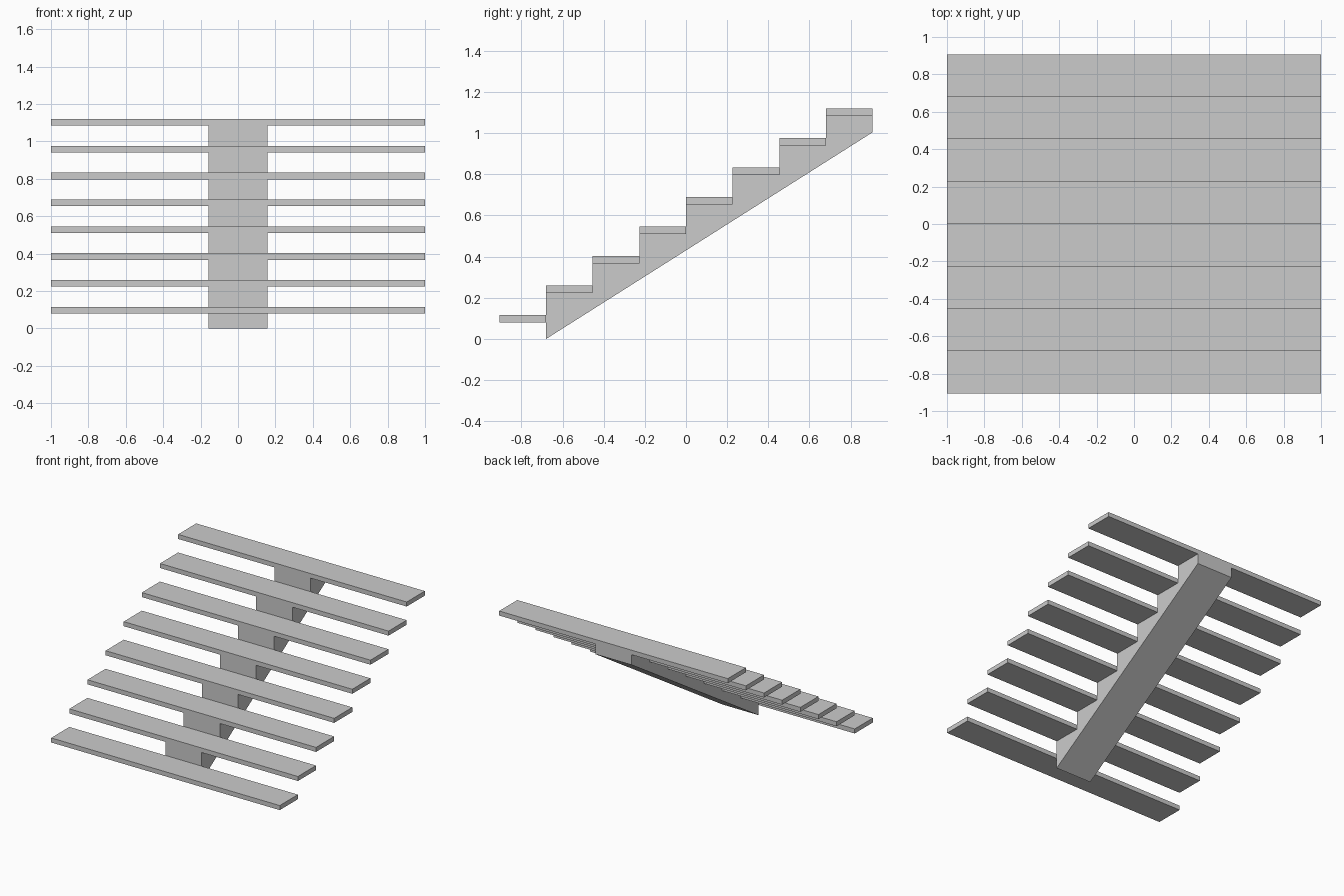
import bpy
import bmesh

if "Cube" in bpy.data.objects:
    bpy.data.objects.remove(bpy.data.objects["Cube"])

N = 8                 # number of treads
DEPTH = 0.2266        # run of each step
RISE = 0.1434
THICK = 0.036
TOP0 = 0.116          # top of the lowest tread
Y0 = -N * DEPTH / 2
HALF_BEAM = 0.158


def extrude_profile(name, profile, half_width):
    """Extrude a closed (y, z) profile symmetrically along x."""
    bm = bmesh.new()
    face = bm.faces.new([bm.verts.new((-half_width, y, z)) for y, z in profile])
    ext = bmesh.ops.extrude_face_region(bm, geom=[face])
    verts = [g for g in ext["geom"] if isinstance(g, bmesh.types.BMVert)]
    bmesh.ops.translate(bm, verts=verts, vec=(2 * half_width, 0, 0))
    bmesh.ops.recalc_face_normals(bm, faces=bm.faces)
    mesh = bpy.data.meshes.new(name)
    bm.to_mesh(mesh)
    bm.free()
    obj = bpy.data.objects.new(name, mesh)
    bpy.context.collection.objects.link(obj)
    return obj


# Wide flat treads
for i in range(N):
    y, z = Y0 + i * DEPTH, TOP0 + i * RISE
    extrude_profile(f"tread_{i + 1}",
                    [(y, z - THICK), (y + DEPTH, z - THICK), (y + DEPTH, z), (y, z)], 1.0)

# Central sawtooth stringer: sloped underside, stepped top under treads 2 to 8
profile = [(-Y0, (N - 1) * RISE), (Y0 + DEPTH, 0.0)]
for i in range(1, N):
    z = TOP0 + i * RISE - THICK
    profile += [(Y0 + i * DEPTH, z), (Y0 + (i + 1) * DEPTH, z)]
extrude_profile("central_stringer", profile, HALF_BEAM)
